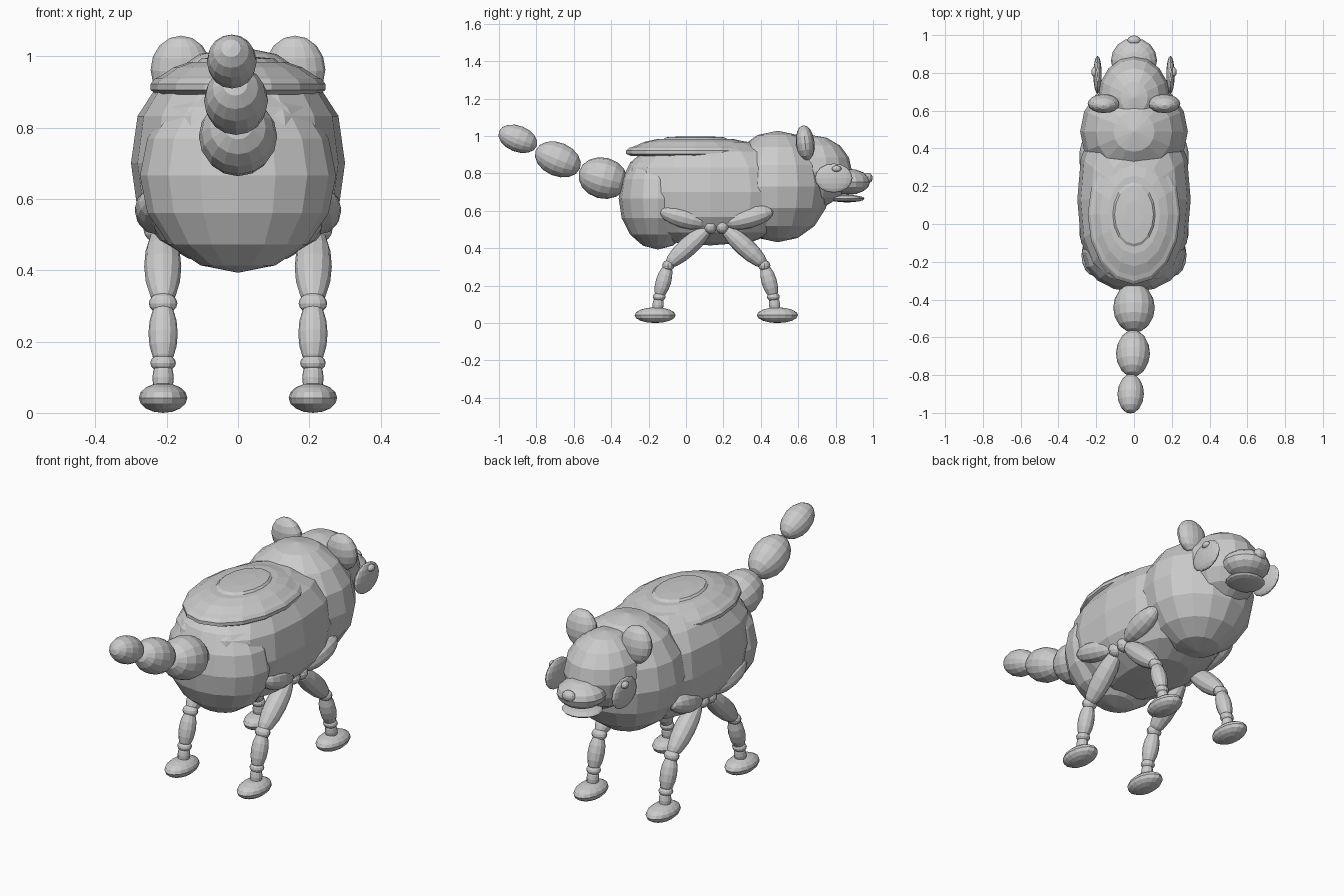
import bpy, bmesh, math
from mathutils import Vector, Matrix

if "Cube" in bpy.data.objects:
    bpy.data.objects.remove(bpy.data.objects["Cube"])

grey = bpy.data.materials.new("light_grey")
grey.diffuse_color = (0.6, 0.6, 0.6, 1)
grey.use_nodes = True
grey.node_tree.nodes["Principled BSDF"].inputs["Base Color"].default_value = grey.diffuse_color


def finish(name, bm):
    bmesh.ops.recalc_face_normals(bm, faces=bm.faces)
    mesh = bpy.data.meshes.new(name)
    bm.to_mesh(mesh)
    bm.free()
    mesh.materials.append(grey)
    ob = bpy.data.objects.new(name, mesh)
    bpy.context.collection.objects.link(ob)
    return ob


def blob(name, loc, radii, rot=None, segs=16, rings=8, power=1.0):
    """Faceted ellipsoid; power below 1 makes it boxier."""
    bm = bmesh.new()
    bmesh.ops.create_uvsphere(bm, u_segments=segs, v_segments=rings, radius=1)
    for v in bm.verts:
        v.co = Vector([math.copysign(abs(c) ** power, c) * r for c, r in zip(v.co, radii)])
    m = Matrix.Translation(loc) @ (rot.to_4x4() if rot else Matrix())
    bmesh.ops.transform(bm, matrix=m, verts=bm.verts)
    return finish(name, bm)


def bone(name, a, b, r, segs=12):
    """Ellipsoid with its poles at points a and b."""
    a, b = Vector(a), Vector(b)
    d = b - a
    rot = d.to_track_quat('Z', 'Y').to_matrix()
    return blob(name, (a + b) / 2, (r, r, d.length / 2), rot, segs)


def tilt(deg, axis):
    return Matrix.Rotation(math.radians(deg), 3, axis)


# Body
blob("middle_body", (0, 0.13, 0.70), (0.30, 0.47, 0.285), power=0.8)
blob("rump", (0, -0.15, 0.665), (0.275, 0.21, 0.272))
blob("chest", (0, 0.49, 0.73), (0.285, 0.28, 0.298))

# Saddle: low dome with a thick rim and a shallow ring on top
bm = bmesh.new()
profile = [(0.93, 0.893), (1, 0.905), (1, 0.922), (0.95, 0.937), (0.88, 0.945),
           (0.74, 0.968), (0.56, 0.983), (0.46, 0.984), (0.42, 0.993), (0.2, 0.998)]
loops = []
for s, z in profile:
    loops.append([bm.verts.new((0.245 * s * math.cos(t * math.tau / 16),
                                0.05 + 0.37 * s * math.sin(t * math.tau / 16), z))
                  for t in range(16)])
for lo, hi in zip(loops, loops[1:]):
    for i in range(16):
        j = (i + 1) % 16
        bm.faces.new((lo[i], lo[j], hi[j], hi[i]))
bm.faces.new(loops[0])
bm.faces.new(loops[-1])
finish("saddle", bm)

# Head
blob("head", (0, 0.67, 0.81), (0.19, 0.218, 0.195))
blob("muzzle", (0, 0.865, 0.755), (0.122, 0.12, 0.07))
blob("lower_jaw", (0, 0.86, 0.665), (0.10, 0.095, 0.02))
blob("nose", (0, 0.972, 0.775), (0.036, 0.026, 0.028), segs=12)

# Tail
bone("tail_base", (0, -0.315, 0.74), (0, -0.572, 0.81), 0.11, 16)
bone("tail_middle", (-0.003, -0.567, 0.825), (-0.008, -0.803, 0.925), 0.09, 16)
bone("tail_tip", (-0.015, -0.798, 0.945), (-0.02, -1.0, 1.025), 0.07, 16)

for side, s in (("left", -1), ("right", 1)):
    # Ears and eyes
    blob(side + "_ear", (0.16 * s, 0.637, 0.962), (0.085, 0.05, 0.096), tilt(6, 'X'), 16)
    blob(side + "_eye_disc", (0.193 * s, 0.79, 0.775), (0.022, 0.10, 0.078))
    blob(side + "_pupil", (0.208 * s, 0.805, 0.825), (0.018, 0.026, 0.017), segs=12)

    # Legs: the front and rear pairs mirror each other along the length
    for end, f in (("rear", -1), ("front", 1)):
        n = side + "_" + end + "_"

        def p(x, y, z):
            return (x * s, 0.162 + y * f, z)
        joint = p(0.225, 0.032, 0.515)
        bone(n + "hip", p(0.225, 0.045, 0.53), p(0.24, 0.305, 0.60), 0.057)
        blob(n + "hip_joint", joint, (0.04, 0.036, 0.038), segs=12)
        bone(n + "thigh", p(0.212, 0.03, 0.52), p(0.21, 0.27, 0.30), 0.052)
        blob(n + "knee", p(0.21, 0.257, 0.307), (0.04, 0.032, 0.03), segs=12)
        bone(n + "shin", p(0.21, 0.255, 0.315), p(0.21, 0.31, 0.13), 0.041)
        blob(n + "ankle", p(0.21, 0.305, 0.14), (0.036, 0.034, 0.025), segs=12)
        bone(n + "lower_ankle", p(0.21, 0.305, 0.15), p(0.21, 0.318, 0.045), 0.03)
        blob(n + "foot", p(0.21, 0.327, 0.042), (0.068, 0.11, 0.042), segs=16)
